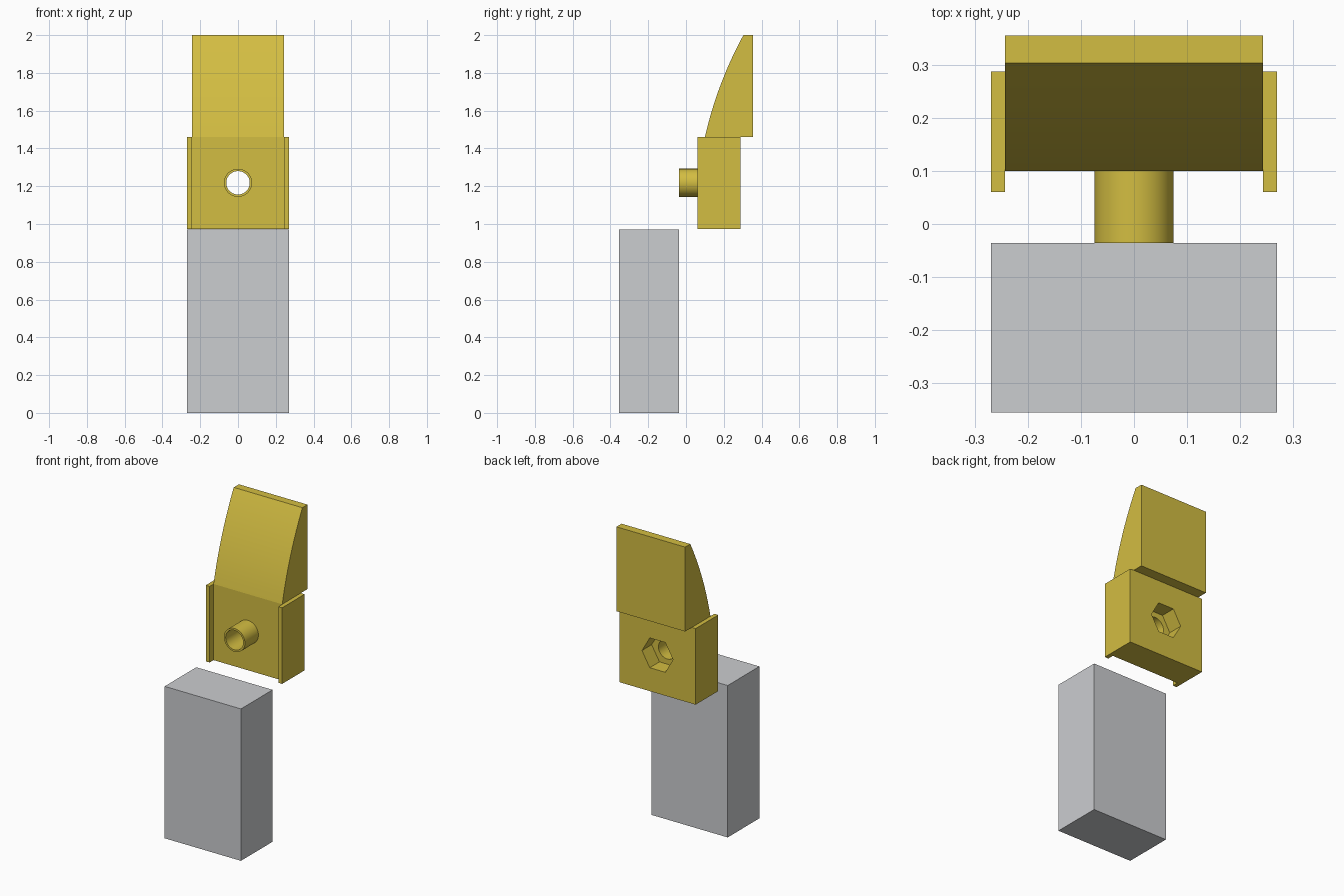
import bpy, bmesh, math
from mathutils import Matrix, Vector

cube = bpy.data.objects.get("Cube")
if cube:
    bpy.data.objects.remove(cube, do_unlink=True)


def make_material(name, colour):
    mat = bpy.data.materials.new(name)
    mat.use_nodes = True
    mat.diffuse_color = colour
    mat.node_tree.nodes["Principled BSDF"].inputs["Base Color"].default_value = colour
    return mat


yellow = make_material("mustard yellow", (0.65, 0.51, 0.054, 1))
grey = make_material("light grey", (0.60, 0.61, 0.63, 1))


def finish(name, bm, mat, smooth=False):
    bmesh.ops.recalc_face_normals(bm, faces=bm.faces)
    mesh = bpy.data.meshes.new(name)
    bm.to_mesh(mesh)
    bm.free()
    mesh.materials.append(mat)
    obj = bpy.data.objects.new(name, mesh)
    bpy.context.collection.objects.link(obj)
    if smooth:
        smooth_by_angle(obj)
    return obj


def smooth_by_angle(obj):
    bpy.ops.object.select_all(action='DESELECT')
    obj.select_set(True)
    bpy.context.view_layer.objects.active = obj
    bpy.ops.object.shade_smooth_by_angle(angle=math.radians(30))


def prism(name, profile, direction, mat, smooth=False):
    """Extrude a closed profile of 3D points along a direction."""
    bm = bmesh.new()
    face = bm.faces.new([bm.verts.new(p) for p in profile])
    ext = bmesh.ops.extrude_face_region(bm, geom=[face], use_keep_orig=True)
    moved = [g for g in ext["geom"] if isinstance(g, bmesh.types.BMVert)]
    bmesh.ops.translate(bm, verts=moved, vec=Vector(direction))
    return finish(name, bm, mat, smooth)


def circle(radius, sides, y):
    return [(radius * math.cos(2 * math.pi * i / sides), y,
             BOLT_Z + radius * math.sin(2 * math.pi * i / sides)) for i in range(sides)]


def cut(obj, cutter):
    mod = obj.modifiers.new("cut", 'BOOLEAN')
    mod.operation = 'DIFFERENCE'
    mod.solver = 'EXACT'
    mod.object = cutter
    cutter.hide_render = True
    bpy.ops.object.select_all(action='DESELECT')
    bpy.context.view_layer.objects.active = obj
    obj.select_set(True)
    bpy.ops.object.modifier_apply(modifier=mod.name)
    bpy.data.objects.remove(cutter, do_unlink=True)


HALF, INNER = 0.27, 0.243          # outer half width, half width between the lips
BOTTOM, TOP = 0.973, 1.46          # bracket height range
PLATE_FRONT, BACK = 0.10, 0.288
BOLT_Z, BORE, TUBE = 1.218, 0.062, 0.0745

# Grey block
bm = bmesh.new()
bmesh.ops.create_cube(bm, size=1, matrix=Matrix.Translation((0, -0.196, 0.486))
                      @ Matrix.Diagonal((2 * HALF, 0.32, 0.972, 1)))
finish("block", bm, grey)

# Bracket: U-shaped section with two side lips
half = [(HALF, BACK), (HALF, 0.06), (INNER, 0.06), (INNER, PLATE_FRONT)]
section = half + [(-x, y) for x, y in reversed(half)]
bracket = prism("bracket", [(x, y, BOTTOM) for x, y in section],
                (0, 0, TOP - BOTTOM), yellow)

# Through bore and hexagonal nut pocket in the back
cut(bracket, prism("bore_cutter", circle(BORE, 64, 0), (0, 0.5, 0), yellow))
cut(bracket, prism("nut_cutter", circle(0.11, 6, 0.19), (0, 0.3, 0), yellow))
smooth_by_angle(bracket)

# Tube on the front of the bracket
bm = bmesh.new()
rings = [[bm.verts.new(p) for p in circle(r, 64, y)]
         for r, y in ((TUBE, PLATE_FRONT), (TUBE, -0.036), (BORE, -0.036), (BORE, PLATE_FRONT))]
for k in range(4):
    a, b = rings[k], rings[(k + 1) % 4]
    for i in range(64):
        j = (i + 1) % 64
        bm.faces.new((a[i], a[j], b[j], b[i]))
finish("tube", bm, yellow, smooth=True)

# Wedge above the bracket, with a slightly bowed front
start, end = Vector((PLATE_FRONT, TOP)), Vector((0.304, 2.0))
chord = end - start
outward = Vector((-chord.y, chord.x)).normalized()
curve = []
for i in range(17):
    t = i / 16
    curve.append(start + chord * t + outward * 0.02 * 4 * t * (1 - t))
profile = [(p.x, p.y) for p in curve] + [(0.356, 2.0), (0.356, TOP)]
prism("wedge", [(-INNER, y, z) for y, z in profile], (2 * INNER, 0, 0), yellow, smooth=True)
